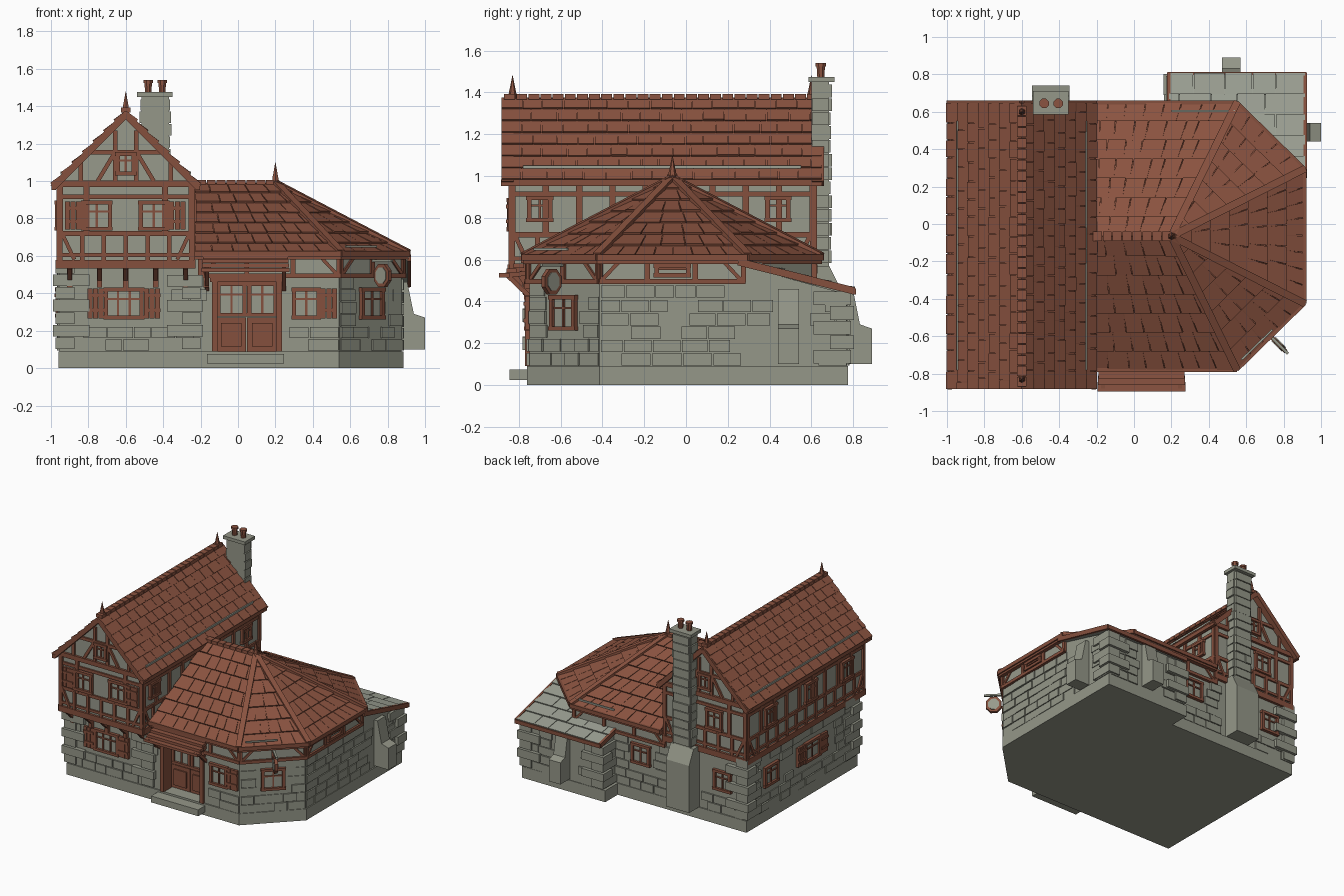
import bpy, bmesh, math, random
from mathutils import Vector as V

if "Cube" in bpy.data.objects:
    bpy.data.objects.remove(bpy.data.objects["Cube"])
random.seed(4)

def mat(name, c):
    m = bpy.data.materials.new(name)
    m.diffuse_color = (*c, 1)
    m.use_nodes = True
    m.node_tree.nodes["Principled BSDF"].inputs["Base Color"].default_value = m.diffuse_color
    return m
STONE = mat("grey stone", (0.30, 0.31, 0.25))
PLASTER = mat("grey plaster", (0.31, 0.32, 0.26))
TILE = mat("red roof tile", (0.26, 0.088, 0.052))
WOOD = mat("red brown timber", (0.235, 0.08, 0.047))
SLATE = mat("pale slate", (0.34, 0.36, 0.30))
parts = {}

def bm_of(name, m):
    return parts.setdefault(name, (bmesh.new(), m))[0]

def loft(name, m, a, b):
    """Solid between two matching loops."""
    bm = bm_of(name, m)
    va, vb = [bm.verts.new(p) for p in a], [bm.verts.new(p) for p in b]
    n = len(va)
    bm.faces.new(va[::-1]); bm.faces.new(vb)
    for i in range(n):
        bm.faces.new((va[i], va[(i + 1) % n], vb[(i + 1) % n], vb[i]))

class Frame:
    """Wall plane: u runs along the wall, d points outwards."""
    def __init__(s, ox, oy, ux, uy):
        s.o, s.u = V((ox, oy, 0)), V((ux, uy, 0)).normalized()
        s.n = V((s.u.y, -s.u.x, 0))
    def at(s, u, z, d):
        return s.o + s.u * u + s.n * d + V((0, 0, z))

def prism(name, m, F, poly, d0, d1):
    loft(name, m, [F.at(u, z, d0) for u, z in poly], [F.at(u, z, d1) for u, z in poly])
def box(name, m, F, u0, u1, z0, z1, d0, d1):
    prism(name, m, F, [(u0, z0), (u1, z0), (u1, z1), (u0, z1)], d0, d1)
def beam(F, u0, z0, u1, z1, w=0.026, d=0.014, name="timber_frame"):
    t = V((u1 - u0, z1 - z0)).normalized() * w / 2
    x, y = -t.y, t.x
    prism(name, WOOD, F, [(u0 - x, z0 - y), (u1 - x, z1 - y), (u1 + x, z1 + y), (u0 + x, z0 + y)], -0.01, d)
def slab(name, m, pts, z0, z1):
    loft(name, m, [V((x, y, z0)) for x, y in pts], [V((x, y, z1)) for x, y in pts])
def stick(name, m, p, q, w, h):
    p, q = V(p), V(q)
    t = (q - p).normalized()
    s = t.cross(V((0, 0, 1)) if abs(t.z) < 0.9 else V((1, 0, 0))).normalized()
    k = s.cross(t)
    ring = [s * w / 2 * i + k * h / 2 * j for i, j in ((-1, -1), (1, -1), (1, 1), (-1, 1))]
    loft(name, m, [p + r for r in ring], [q + r for r in ring])
def cone(name, m, x, y, z0, z1, r0, r1, n=8):
    ang = [2 * math.pi * (i + .5) / n for i in range(n)]
    loft(name, m, *[[V((x + r * math.cos(a), y + r * math.sin(a), z)) for a in ang] for r, z in ((r0, z0), (r1, z1))])

def tiles(name, m, bl, br, tl, tr, rows, tw):
    """Overlapping tile rows over one roof facet."""
    bl, br, tl, tr = map(V, (bl, br, tl, tr))
    n = (br - bl).cross(tl - bl).normalized()
    for i in range(rows):
        a0, b0, a1, b1 = (p.lerp(q, t) for t in (i / rows, (i + 1) / rows) for p, q in ((bl, tl), (br, tr)))
        L = (b0 - a0).length
        c = max(1, round(L / tw))
        cuts = [0] + [(k + .5 * (i % 2) + random.uniform(-.15, .15)) / c for k in range(1, c)] + [1]
        for s, e in zip(cuts, cuts[1:]):
            g = min(0.002 / L, (e - s) * .2)
            q = [a0.lerp(b0, s + g), a0.lerp(b0, e - g), a1.lerp(b1, e - g), a1.lerp(b1, s + g)]
            lift = random.uniform(.009, .014)
            loft(name, m, [p - n * .006 for p in q], [q[0] + n * lift, q[1] + n * lift, q[2] + n * .002, q[3] + n * .002])

def bricks(F, u0, u1, z0, z1, holes=(), name="wall_stones"):
    rows = max(1, round((z1 - z0) / 0.065))
    h = (z1 - z0) / rows
    for r in range(rows):
        u, z = u0, z0 + r * h
        while u < u1 - 0.01:
            e = u + random.uniform(0.09, 0.15)
            e = u1 if u1 - e < 0.05 else e
            if not any(u < b and e > a and z < t - .005 and z + h > s + .005 for a, b, s, t in holes):
                box(name, STONE, F, u + .003, e - .003, z + .003, z + h - .003, -.01, random.uniform(.005, .014))
            u = e

def window(F, u, w, z0, z1, shut="", cols=2):
    a, b = u - w / 2, u + w / 2
    box("window_panes", PLASTER, F, a, b, z0, z1, -.01, .006)
    for x in (a, b):
        beam(F, x, z0 - .01, x, z1 + .01, .022, .022, "window_frames")
    for z in (z0, z1):
        beam(F, a - .015, z, b + .015, z, .02, .024, "window_frames")
    beam(F, a, z0 + (z1 - z0) * .66, b, z0 + (z1 - z0) * .66, .01, .014, "window_frames")
    for k in range(1, cols):
        beam(F, a + w * k / cols, z0, a + w * k / cols, z1, .012, .014, "window_frames")
    for c in shut:
        s = a - .1 if c == "l" else b + .012
        for k in range(3):
            box("shutters", WOOD, F, s + k * .03, s + k * .03 + .027, z0 - .005, z1 + .005, 0, .02)
        for z in (z0 + .03, z1 - .04):
            box("shutters", WOOD, F, s, s + .088, z, z + .018, 0, .027)

# Wall planes
front, right, back, left = Frame(0, -.75, 1, 0), Frame(.875, 0, 0, 1), Frame(0, .61, -1, 0), Frame(-.955, 0, 0, -1)
chamf, bchamf = Frame(.71, -.58, 1, 1), Frame(.71, .44, -1, 1)
upF, upR, upB, upL = Frame(0, -.835, 1, 0), Frame(-.245, 0, 0, 1), Frame(0, .612, -1, 0), Frame(-.957, 0, 0, -1)
leanB, leanL = Frame(0, .77, -1, 0), Frame(.19, 0, 0, -1)

# Foundation, ground floor with door recess, step
slab("foundation", STONE, [(-.96, -.76), (.54, -.76), (.885, -.415), (.885, .775), (.16, .775), (.16, .62), (-.96, .62)], 0, .09)
slab("ground_floor", STONE, [(-.955, -.75), (-.115, -.75), (-.115, -.64), (.21, -.64), (.21, -.75), (.54, -.75),
     (.875, -.415), (.875, .275), (.54, .61), (-.955, .61)], .09, .59)
box("door_lintel_wall", STONE, front, -.115, .21, .47, .59, -.11, 0)
slab("door_step", STONE, [(-.165, -.845), (.245, -.845), (.245, -.74), (-.165, -.74)], .025, .075)
box("lean_to_roof_core", STONE, leanB, -.86, -.2, .09, .44, -.2, 0)
prism("lean_to_walls", STONE, right, [(.27, .09), (.77, .09), (.77, .435), (.27, .57)], -.685, 0)

# Raised wall stones around the openings
bricks(front, -.93, .54, .09, .49, [(-.83, -.39, .25, .45), (-.15, .245, .09, .5), (.28, .53, .25, .45)])
bricks(chamf, -.235, .235, .09, .49, [(-.1, .1, .24, .45)])
bricks(right, -.41, .77, .09, .41, [(.44, .54, .09, .46)])
bricks(right, -.41, .3, .415, .48)
bricks(back, -.2, .93, .09, .49, [(-.06, .14, .26, .47), (.34, .56, .09, .6), (.65, .85, .25, .45)])
bricks(left, -.58, .73, .09, .53, [(-.43, -.21, .24, .45), (-.02, .4, .24, .45)])
bricks(leanB, -.86, -.2, .09, .43, [(-.58, -.46, .09, .5)])
bricks(leanL, -.76, -.6, .09, .43)

# Corner quoins
for x, y, sx, sy, top in ((-.955, -.75, 1, 1, .57), (-.955, .61, 1, -1, .57), (.875, .77, -1, -1, .45), (.19, .77, 1, -1, .43), (-.22, -.75, -1, 1, .5)):
    n = round((top - .1) / .067)
    for i in range(n):
        a, b = (.16, .08) if i % 2 else (.08, .16)
        if x == -.22: b = .02
        k = .02 + .013 * (i % 2)
        z = .1 + i * (top - .1) / n
        slab("quoins", STONE, [(x - sx * k, y - sy * k), (x + sx * a, y - sy * k), (x + sx * a, y + sy * b), (x - sx * k, y + sy * b)],
             z + .002, z + (top - .1) / n - .003)

# Buttresses and chimney
bt = [(0, .1), (.13, .1), (.13, .27), (.07, .29), (.035, .46), (0, .46)]
prism("side_buttress", STONE, Frame(.87, .44, 1, 0), bt, -.1, 0)
prism("back_buttress", STONE, Frame(.57, .765, 0, 1), [(u * .96, z) for u, z in bt], -.1, 0)
prism("chimney_base", STONE, Frame(-.345, .6, 0, 1), [(0, .09), (.14, .09), (.14, .46), (.085, .57), (0, .57)], -.2, 0)
slab("chimney_shaft", STONE, [(-.515, .6), (-.37, .6), (-.37, .685), (-.515, .685)], .5, 1.455)
bricks(Frame(0, .685, -1, 0), .37, .515, .58, 1.44, name="chimney_stones")
bricks(Frame(-.37, 0, 0, 1), .6, .685, .58, 1.44, name="chimney_stones")
bricks(Frame(-.515, 0, 0, -1), -.685, -.6, .58, 1.44, name="chimney_stones")
slab("chimney_cap", STONE, [(-.54, .585), (-.35, .585), (-.35, .71), (-.54, .71)], 1.45, 1.475)
for x in (-.48, -.405):
    cone("chimney_pots", TILE, x, .645, 1.47, 1.53, .018, .022)
    cone("chimney_pots", TILE, x, .645, 1.525, 1.54, .027, .027)

# Timbered upper floor with gables
prism("upper_floor", PLASTER, upF, [(-.957, .55), (-.245, .55), (-.245, .99), (-.6, 1.345), (-.957, .99)], -1.447, 0)
for F, a, b in ((upF, -.965, -.235), (upB, .235, .965), (upR, -.845, .62), (upL, -.62, .845)):
    for z, w in ((.555, .045), (.605, .02), (.72, .026), (.915, .024), (.985, .035)):
        beam(F, a, z, b, z, w, .018 if w > .03 else .012)
    n = round((b - a) / .12)
    for i in range(n + 1):
        u = a + .015 + (b - a - .03) * i / n
        beam(F, u, .56, u, .72, .024)
    n = 5 if b - a < 1 else 9
    for i in range(n + 1):
        u = a + .015 + (b - a - .03) * i / n
        if F in (upR, upL) or i in (0, 1, 4, 5):
            beam(F, u, .72, u, .985, .03)
    for u, s in ((a + .02, 1), (b - .02, -1)):
        beam(F, u, .73, u + s * .07, .58, .02)
for F, s in ((upF, -1), (upB, 1)):
    c = s * .6
    beam(F, c - .19, 1.155, c + .19, 1.155, .024)
    for k in (-1, 1):
        beam(F, c + k * .055, .99, c + k * .055, 1.27, .024)
        beam(F, c + k * .15, 1.0, c + k * .06, 1.15, .022)
        beam(F, c + k * .24, 1.0, c + k * .24, 1.1, .024)
    window(F, c, .085, 1.04, 1.145, "", 2)
    for k in (-1, 1):
        beam(F, c + k * .39, .965, c, 1.355, .035, .048, "bargeboards")
for u in (-.9, -.74, -.6, -.44, -.28, -.17):   # jetty brackets
    y = -.835 if u < -.2 else -.8
    stick("jetty_brackets", WOOD, (u, -.74, .45), (u, y, .54), .025, .03)
    box("jetty_brackets", WOOD, front, u - .014, u + .014, .43, .54, -.01, .03)
slab("jetty_beam", WOOD, [(-.96, -.85), (-.235, -.85), (-.235, -.74), (-.96, -.74)], .535, .57)

# Windows
window(front, -.61, .19, .27, .42, "lr", 3)
window(front, .365, .13, .27, .42, "r")
window(chamf, 0, .15, .27, .42)
window(back, .04, .14, .3, .44)
window(back, .75, .13, .28, .42)
window(left, -.32, .15, .28, .42)
window(left, .19, .17, .28, .42, "lr")
for u in (-.755, -.45): window(upF, u, .14, .745, .885, "l" if u < -.6 else "r")
for u in (-.7, .44): window(upR, u, .1, .79, .895)
for u in (-.33, .17, .62): window(upL, u, .12, .745, .885)
window(upB, .68, .12, .745, .885)

# Door: panelled lower half, glazed upper half, frame
door = Frame(0, -.64, 1, 0)
for a, b in ((-.115, .043), (.049, .21)):
    box("door_panels", WOOD, door, a, b, .09, .27, -.01, .02)
    box("door_panels", WOOD, door, a + .025, b - .025, .115, .24, 0, .03)
window(door, -.035, .14, .285, .45)
window(door, .13, .14, .285, .45)
for u in (-.125, .22): box("door_frame", WOOD, front, u - .015, u + .015, .09, .48, -.08, .02)
box("door_frame", WOOD, front, -.15, .245, .46, .495, -.08, .025)

# Door canopy with stepped boards and braces
for i in range(4):
    y, z = -.89 + i * .035, .525 + i * .023
    stick("door_canopy", TILE, (-.195 + .003 * i, y + .02, z), (.275 - .003 * i, y + .02, z), .05, .02)
for u in (-.165, .245):
    stick("canopy_braces", WOOD, (u, -.745, .42), (u, -.86, .53), .022, .022)
    stick("canopy_braces", WOOD, (u, -.74, .535), (u, -.88, .525), .022, .022)

# Tower roof
prism("tower_roof_core", TILE, Frame(0, -.88, 1, 0), [(-.99, .965), (-.6, 1.355), (-.21, .965), (-.21, .985), (-.6, 1.375), (-.99, .985)], -1.525, 0)
tiles("tower_roof_tiles", TILE, (-.205, -.885, .98), (-.205, .65, .98), (-.6, -.885, 1.375), (-.6, .65, 1.375), 7, .1)
tiles("tower_roof_tiles", TILE, (-.995, .65, .98), (-.995, -.885, .98), (-.6, .65, 1.375), (-.6, -.885, 1.375), 7, .1)
for x, g in ((-.985, -.945), (-.215, -.255)):
    stick("eaves_boards", WOOD, (x, -.885, .968), (x, .65, .968), .025, .03)
    stick("snow_rails", SLATE, (g, -.78, 1.043), (g, .55, 1.043), .01, .014)
for i in range(26):
    y = -.87 + i * .058
    stick("ridge_tiles", TILE, (-.6, y, 1.38), (-.6, y + .052, 1.38), .05, .026)
for x, y, z in ((-.6, -.83, 1.38), (-.6, .6, 1.38), (.2, -.065, 1.0)):
    cone("finials", TILE, x, y, z - .01, z + .03, .022, .016, 6)
    cone("finials", TILE, x, y, z + .02, z + .1, .017, .001, 6)

# Polygonal wing roof
E = [V(p) for p in ((-.23, -.78, .61), (.55, -.78, .61), (.912, -.425, .61), (.912, .295, .61), (.55, .65, .61), (-.23, .65, .61))]
A, R = V((.2, -.065, .99)), V((-.23, -.065, .99))
slab("wing_eaves", WOOD, [(p.x, p.y) for p in E], .58, .61)
for i in range(5):
    tl, tr = (R, A) if i == 0 else (A, R) if i == 4 else (A, A + (E[i + 1] - E[i]) * .001)
    loft("wing_roof_core", TILE, [E[i], E[i + 1], V((.1, -.065, .6))], [E[i].lerp(tl, .99), E[i + 1].lerp(tr, .99), V((.1, -.065, .9))])
    tiles("wing_roof_tiles", TILE, E[i], E[i + 1], tl, tr, 7, .095)
    stick("wing_fascia", WOOD, E[i], E[i + 1], .02, .03)
    if i: stick("hip_tiles", TILE, E[i] + V((0, 0, .012)), A + V((0, 0, .005)), .04, .022)
for i in range(8):
    stick("ridge_tiles", TILE, (-.22 + i * .053, -.065, .995), (-.172 + i * .053, -.065, .995), .05, .024)
stick("snow_rails", SLATE, (.2, .605, .65), (.54, .605, .65), .01, .012)
stick("snow_rails", SLATE, (.575, -.725, .65), (.74, -.565, .65), .01, .012)

# Timber frieze below the wing eaves
for F, a, b in ((front, -.2, .54), (chamf, -.237, .237), (right, -.415, .275), (back, -.54, .245)):
    box("frieze_plaster", PLASTER, F, a, b, .49, .585, -.01, .006)
    beam(F, a - .01, .495, b + .01, .495, .024, .022)
    n = max(2, round((b - a) / .23))
    for i in range(n + 1):
        u = a + (b - a) * i / n
        beam(F, u, .49, u, .59, .026, .018)
    for u, s in ((a, 1), (b, -1)):
        beam(F, u + s * .09, .585, u + s * .01, .5, .018, .016)
window(right, -.065, .15, .525, .57, "", 1)

# Lean-to slate roof
prism("lean_to_roof", SLATE, Frame(.915, 0, 0, 1), [(.25, .575), (.8, .435), (.8, .455), (.25, .6)], -.73, 0)
tiles("lean_to_slates", SLATE, (.915, .805, .457), (.185, .805, .457), (.915, .25, .602), (.185, .25, .602), 5, .14)
for x in (.185, .915):
    stick("lean_to_boards", WOOD, (x, .25, .59), (x, .805, .45), .018, .035)
stick("lean_to_boards", WOOD, (.18, .805, .447), (.92, .805, .447), .018, .03)

# Hanging sign on the chamfered corner
S = Frame(.71, -.58, 1, -1)
oct8 = lambda r: [(.09 + r * math.cos(math.pi * (k + .5) / 4), .495 + 1.1 * r * math.sin(math.pi * (k + .5) / 4)) for k in range(8)]
prism("sign_rim", WOOD, S, oct8(.06), -.012, .012)
prism("sign_face", PLASTER, S, oct8(.042), -.016, .016)
box("sign_bar", STONE, S, 0, .16, .568, .582, -.008, .008)

# Turn every gathered part into an object
for name, (bm, m) in parts.items():
    bmesh.ops.recalc_face_normals(bm, faces=bm.faces[:])
    me = bpy.data.meshes.new(name)
    bm.to_mesh(me); bm.free()
    me.materials.append(m)
    bpy.context.collection.objects.link(bpy.data.objects.new(name, me))
